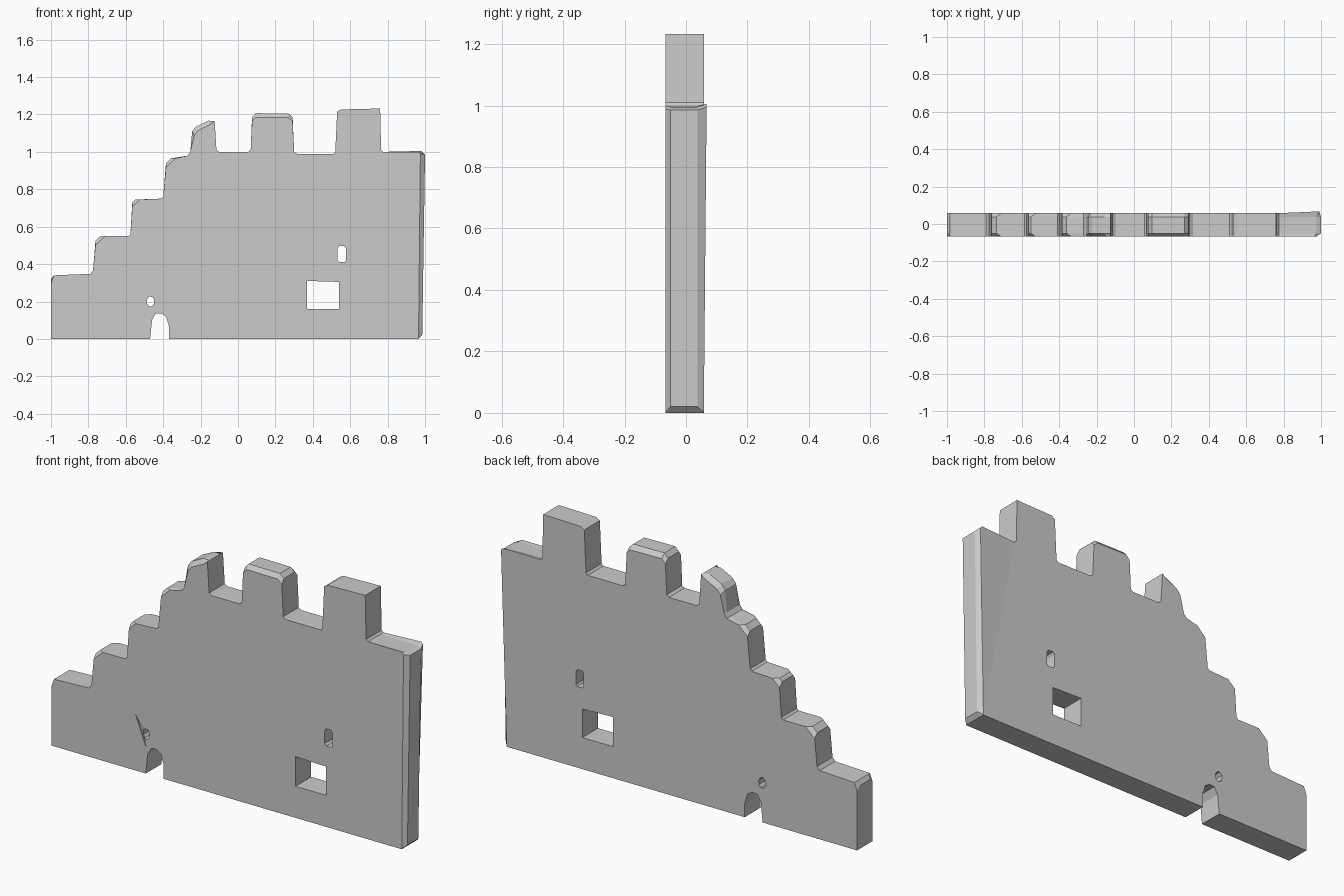
import bpy, bmesh
from math import cos, sin, pi

if "Cube" in bpy.data.objects:
    bpy.data.objects.remove(bpy.data.objects["Cube"])

# Silhouette of the ruined wall, clockwise from the bottom left
PROFILE = [
    (-1, 0), (-1, .32), (-.985, .34), (-.79, .348), (-.775, .365),
    (-.762, .525), (-.735, .55), (-.585, .55), (-.575, .56),
    (-.565, .73), (-.55, .745), (-.41, .75), (-.4, .76),
    (-.385, .94), (-.36, .965), (-.27, .98), (-.255, 1.0),
    (-.245, 1.11), (-.225, 1.135), (-.16, 1.167), (-.125, 1.165),
    (-.115, 1.01), (-.1, 1.0), (.055, 1.0), (.068, 1.01),
    (.075, 1.185), (.095, 1.207), (.27, 1.205), (.292, 1.185),
    (.3, 1.0), (.315, .99), (.51, .99), (.52, 1.0),
    (.53, 1.215), (.55, 1.227), (.76, 1.232), (.765, 1.01), (.775, 1.0),
    (.975, .995), (1.0, .985), (.985, .02), (.965, 0),
    (-.37, 0), (-.37, .07), (-.385, .12), (-.41, .137), (-.44, .135), (-.46, .1), (-.47, 0)]


def worn(x, z, y, front, outer):
    """Move a silhouette point on the outer rings to bevel worn edges."""
    if not outer:
        return x, y, z
    if x > .9:                                   # bevelled right end
        if z > .9:
            x, z = (.975 if x > .99 else .965), z + .005
            if not front:
                x, y, z = x + .015, .067, z + .005
        else:
            x, z = .965, (.003 if z > .01 else 0)
    elif .06 < x < .3 and z > 1.1:               # hipped middle merlon
        z -= .022
    elif -.25 < x < -.15 and z > 1.1:            # chipped small merlon
        z -= .02
        x += .012
    elif (x, z) in [(-.762, .525), (-.565, .73), (-.385, .94), (-1, .32)]:
        z -= .022
    elif (x, z) in [(-.735, .55), (-.55, .745), (-.36, .965)]:
        x += .025
    return x, y, z


def mesh_object(name, bm):
    bmesh.ops.recalc_face_normals(bm, faces=bm.faces)
    me = bpy.data.meshes.new(name)
    bm.to_mesh(me)
    bm.free()
    ob = bpy.data.objects.new(name, me)
    bpy.context.collection.objects.link(ob)
    return ob


def loft(name, rings):
    """Join equal-length rings into a closed solid."""
    bm = bmesh.new()
    loops = [[bm.verts.new(p) for p in r] for r in rings]
    n = len(loops[0])
    for a, b in zip(loops, loops[1:]):
        for i in range(n):
            bm.faces.new((a[i], a[(i + 1) % n], b[(i + 1) % n], b[i]))
    caps = [bm.faces.new(loops[0]), bm.faces.new(loops[-1][::-1])]
    bm.normal_update()
    bmesh.ops.triangulate(bm, faces=caps, ngon_method='EAR_CLIP')
    return mesh_object(name, bm)


# Wall body with bevelled outer rings
wall = loft("castle_wall", [
    [worn(x, z, y, y < 0, outer) for x, z in PROFILE]
    for y, outer in [(-.067, True), (-.05, False), (.037, False), (.058, True)]])


def cut(name, pts, y0=-.2, y1=.2):
    """Cut an opening with the given front outline."""
    c = loft(name, [[(x, y, z) for x, z in pts] for y in (y0, y1)])
    c.hide_render = True
    m = wall.modifiers.new(name, 'BOOLEAN')
    m.operation = 'DIFFERENCE'
    m.solver = 'EXACT'
    m.object = c
    return c


# Window, arrow slit, small round hole and crack
cutters = [
    cut("window_cutter", [(.37, .16), (.54, .16), (.54, .305), (.37, .31)]),
    cut("slit_cutter", [(.543, .41), (.57, .41), (.577, .42), (.577, .485),
                        (.567, .497), (.54, .497), (.533, .485), (.533, .42)]),
    cut("hole_cutter", [(-.468 + .021 * cos(i * pi / 4 + .3), .2 + .028 * sin(i * pi / 4 + .3))
                        for i in range(8)]),
    cut("crack_cutter", [(-.53, .29), (-.487, .222), (-.468, .13)], -.2, -.06)]

# Bake the cuts and drop the helpers
bpy.context.view_layer.update()
baked = bpy.data.meshes.new_from_object(wall.evaluated_get(bpy.context.evaluated_depsgraph_get()))
wall.modifiers.clear()
wall.data = baked
for c in cutters:
    bpy.data.objects.remove(c)
